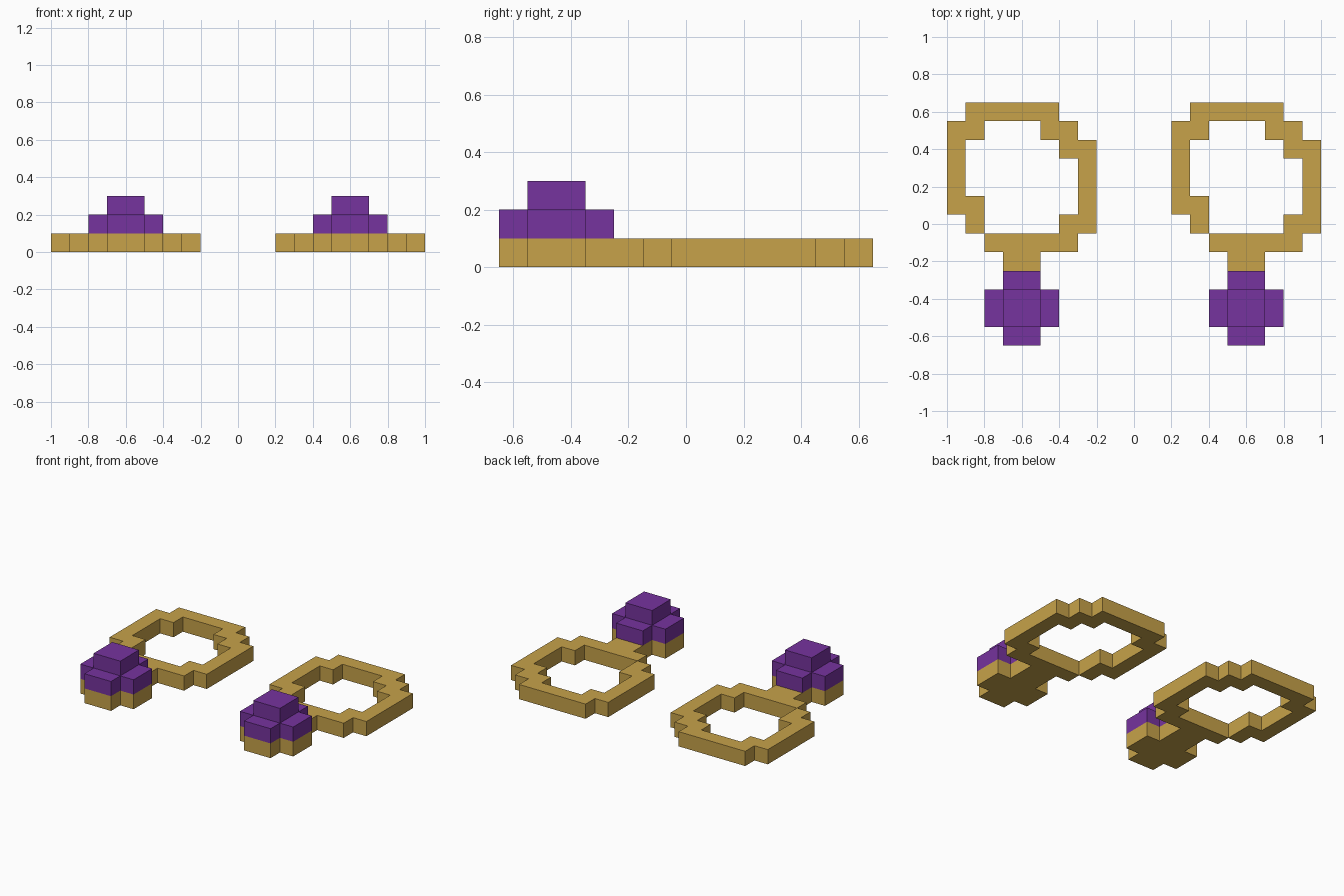
import bpy, bmesh

if "Cube" in bpy.data.objects:
    bpy.data.objects.remove(bpy.data.objects["Cube"])

CELL = 0.1

# Pixel plans seen from above: first row is the back (+y), columns run along +x
BAND = [".#####..",
        "##...##.",
        "#.....##",
        "#......#",
        "#......#",
        "##.....#",
        ".#....##",
        "..#####.",
        "...##...",
        "...##...",
        "..####..",
        "..####..",
        "...##..."]
GEM_BASE = ["........"] * 9 + ["...##...", "..####..", "..####..", "...##..."]
GEM_TOP = ["........"] * 10 + ["...##...", "...##...", "........"]


def material(name, color):
    m = bpy.data.materials.new(name)
    m.diffuse_color = (*color, 1)
    m.use_nodes = True
    m.node_tree.nodes["Principled BSDF"].inputs["Base Color"].default_value = m.diffuse_color
    return m


def slab_mesh(name, plan, z0, mat):
    """One-cell-thick slab from a pixel plan, with walls only on open sides."""
    bm = bmesh.new()
    filled = {(c, r) for r, row in enumerate(plan)
              for c, ch in enumerate(row) if ch == "#"}
    z1 = z0 + CELL

    def face(*pts):
        bm.faces.new([bm.verts.new(p) for p in pts])

    for c, r in filled:
        x0, y0 = (c - 4) * CELL, (5.5 - r) * CELL
        x1, y1 = x0 + CELL, y0 + CELL
        loop = [(x0, y0), (x1, y0), (x1, y1), (x0, y1)]
        face(*[(x, y, z1) for x, y in loop])
        face(*[(x, y, z0) for x, y in reversed(loop)])
        # sides in loop order: front, right, back, left
        for i, (dc, dr) in enumerate([(0, 1), (1, 0), (0, -1), (-1, 0)]):
            if (c + dc, r + dr) not in filled:
                a, b = loop[i], loop[(i + 1) % 4]
                face((*a, z0), (*b, z0), (*b, z1), (*a, z1))
    bmesh.ops.remove_doubles(bm, verts=bm.verts, dist=0.001)
    me = bpy.data.meshes.new(name)
    bm.to_mesh(me)
    bm.free()
    me.materials.append(mat)
    return me


gold = material("gold", (0.571, 0.361, 0.068))
purple = material("purple", (0.181, 0.033, 0.342))

parts = [slab_mesh("ring_band", BAND, 0.0, gold),
         slab_mesh("gem_base", GEM_BASE, 0.1, purple),
         slab_mesh("gem_top", GEM_TOP, 0.2, purple)]

# Two identical rings side by side
for side, x in (("left", -0.6), ("right", 0.6)):
    for me in parts:
        ob = bpy.data.objects.new(f"{side}_{me.name}", me)
        ob.location.x = x
        bpy.context.collection.objects.link(ob)
